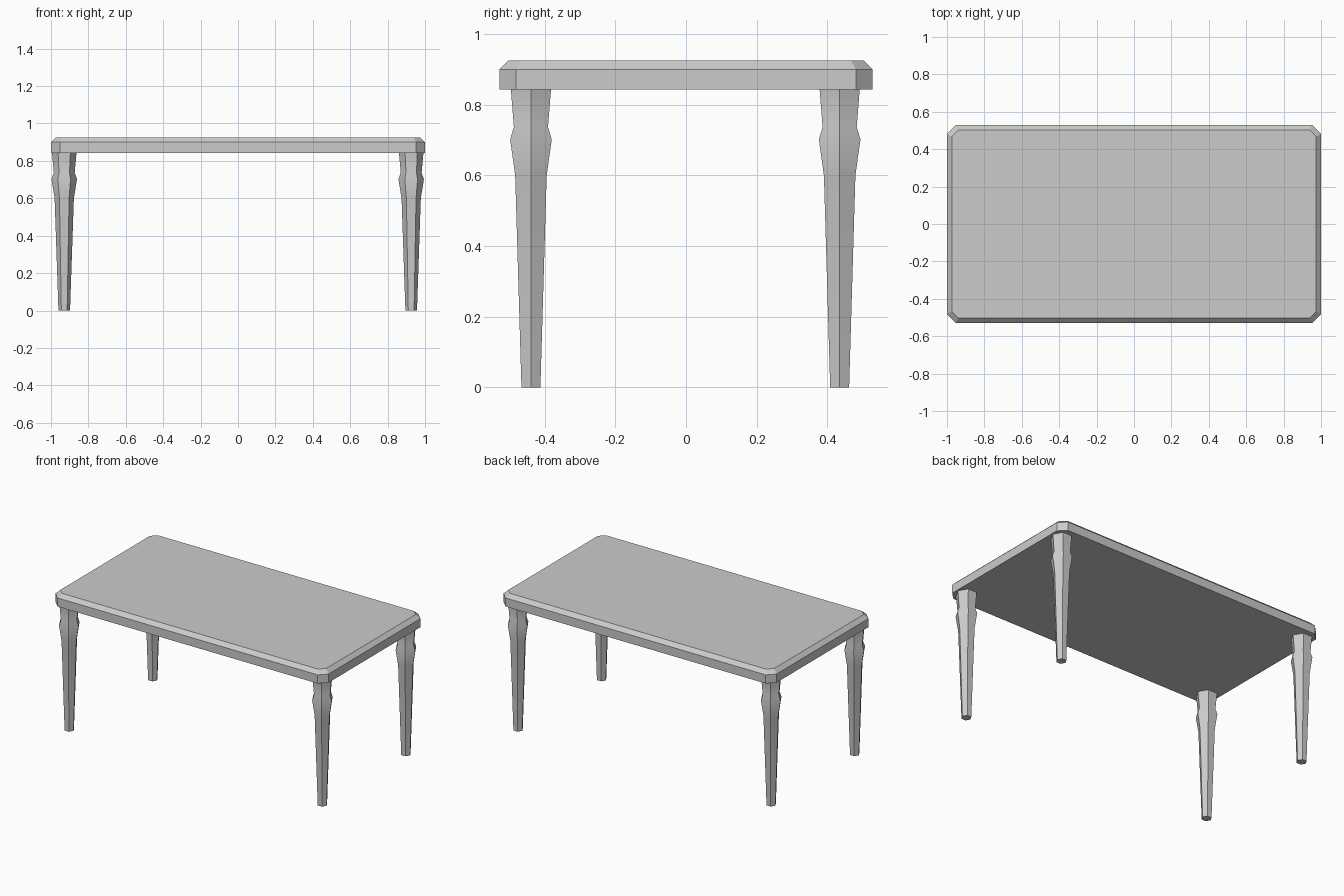
import bpy, bmesh, math

if "Cube" in bpy.data.objects:
    bpy.data.objects.remove(bpy.data.objects["Cube"])


def loft(name, rings):
    """Skin a stack of equal-length vertex rings and cap both ends."""
    bm = bmesh.new()
    loops = [[bm.verts.new(p) for p in ring] for ring in rings]
    n = len(loops[0])
    for low, high in zip(loops, loops[1:]):
        for i in range(n):
            j = (i + 1) % n
            bm.faces.new((low[i], low[j], high[j], high[i]))
    bm.faces.new(loops[0][::-1])
    bm.faces.new(loops[-1])
    bmesh.ops.recalc_face_normals(bm, faces=bm.faces)
    mesh = bpy.data.meshes.new(name)
    bm.to_mesh(mesh)
    bm.free()
    obj = bpy.data.objects.new(name, mesh)
    bpy.context.collection.objects.link(obj)
    return obj


def clipped_rect(hx, hy, cut, z):
    """Rectangle with chamfered corners, counter-clockwise."""
    return [(hx, -hy + cut, z), (hx, hy - cut, z), (hx - cut, hy, z), (-hx + cut, hy, z),
            (-hx, hy - cut, z), (-hx, -hy + cut, z), (-hx + cut, -hy, z), (hx - cut, -hy, z)]


def hexagon(r, z):
    return [(r * math.cos(i * math.pi / 3), r * math.sin(i * math.pi / 3), z) for i in range(6)]


# Table top with clipped corners and a bevelled upper edge
loft("table_top", [clipped_rect(1.0, 0.528, 0.047, 0.843),
                   clipped_rect(1.0, 0.528, 0.047, 0.90),
                   clipped_rect(0.974, 0.503, 0.036, 0.925)])

# Tapered six-sided legs with a collar: (radius, height)
profile = [(0.031, 0), (0.0515, 0.60), (0.068, 0.702), (0.0558, 0.737), (0.0655, 0.843)]
for side, x in (("left", -0.929), ("right", 0.926)):
    for end, y in (("front", -0.439), ("back", 0.435)):
        leg = loft(f"{end}_{side}_leg", [hexagon(r, z) for r, z in profile])
        leg.location = (x, y, 0)
        # Soft along the length, crisp between the six sides
        bpy.ops.object.select_all(action='DESELECT')
        leg.select_set(True)
        bpy.context.view_layer.objects.active = leg
        bpy.ops.object.shade_smooth_by_angle(angle=math.radians(35))
